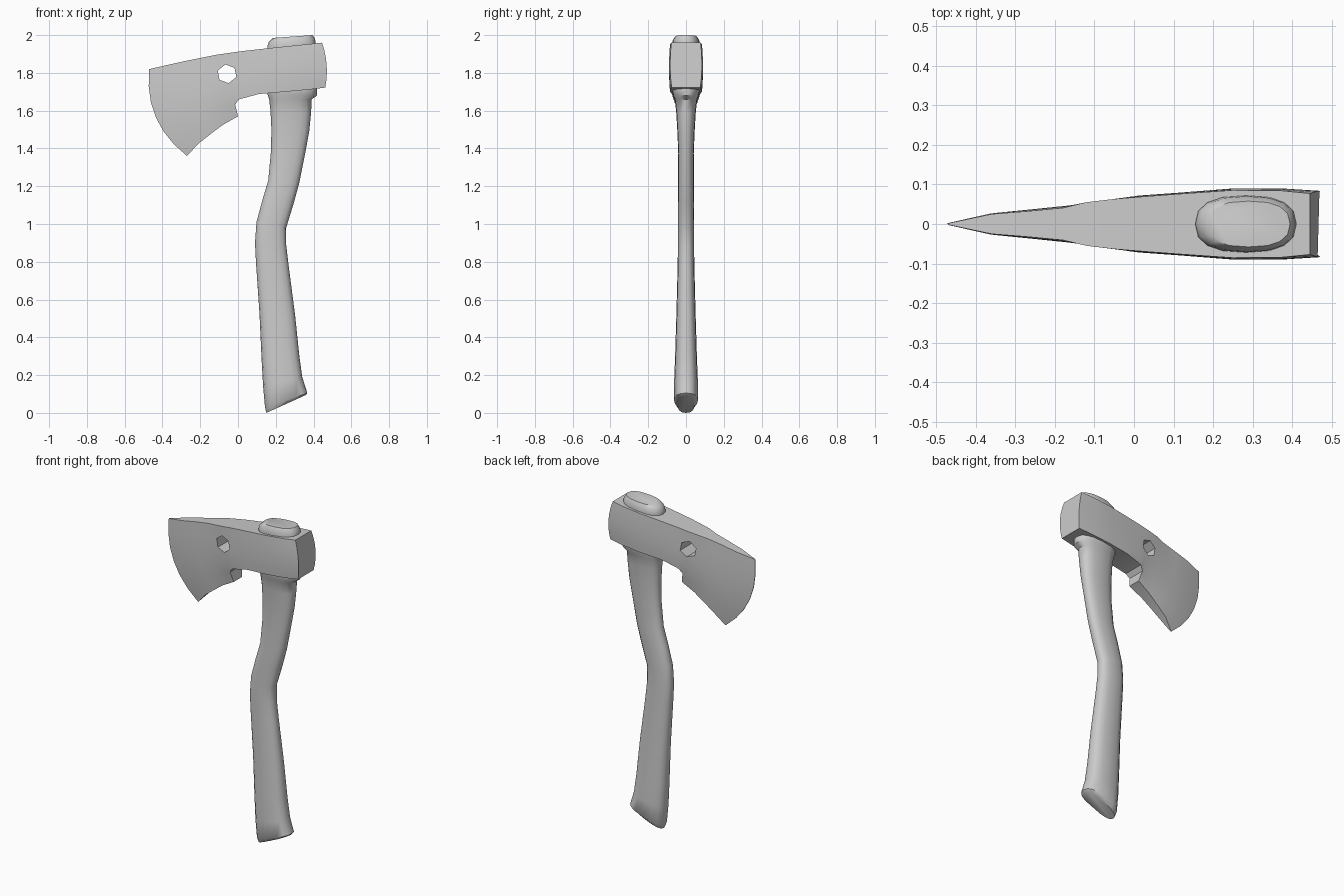
import bpy, bmesh, math

cube = bpy.data.objects.get("Cube")
if cube:
    bpy.data.objects.remove(cube, do_unlink=True)

grey = bpy.data.materials.new("plain grey")
grey.use_nodes = True
grey.diffuse_color = (0.6, 0.6, 0.6, 1)
grey.node_tree.nodes["Principled BSDF"].inputs["Base Color"].default_value = (0.6, 0.6, 0.6, 1)


def loft(name, rings):
    """Skin closed rings of equal length and cap both ends."""
    bm = bmesh.new()
    loops = [[bm.verts.new(p) for p in ring] for ring in rings]
    n = len(loops[0])
    for a, b in zip(loops, loops[1:]):
        for i in range(n):
            j = (i + 1) % n
            bm.faces.new((a[i], a[j], b[j], b[i]))
    bm.faces.new(loops[0])
    bm.faces.new(loops[-1])
    bmesh.ops.recalc_face_normals(bm, faces=bm.faces)
    mesh = bpy.data.meshes.new(name)
    bm.to_mesh(mesh)
    bm.free()
    mesh.materials.append(grey)
    obj = bpy.data.objects.new(name, mesh)
    bpy.context.collection.objects.link(obj)
    return obj


def shade(obj, degrees):
    bpy.ops.object.select_all(action='DESELECT')
    obj.select_set(True)
    bpy.context.view_layer.objects.active = obj
    bpy.ops.object.shade_smooth_by_angle(angle=math.radians(degrees))


# Handle: left x, left z, right x, right z, half depth of each section
handle_sections = [
    (0.150, 0.00, 0.360, 0.095, 0.045),
    (0.143, 0.03, 0.367, 0.105, 0.063),
    (0.133, 0.14, 0.340, 0.19, 0.063),
    (0.125, 0.28, 0.325, 0.30, 0.058),
    (0.114, 0.52, 0.302, 0.52, 0.051),
    (0.095, 0.80, 0.268, 0.78, 0.044),
    (0.090, 0.90, 0.255, 0.89, 0.043),
    (0.098, 1.01, 0.255, 0.98, 0.043),
    (0.130, 1.13, 0.295, 1.11, 0.043),
    (0.160, 1.23, 0.325, 1.22, 0.042),
    (0.174, 1.38, 0.355, 1.37, 0.041),
    (0.177, 1.50, 0.377, 1.49, 0.046),
    (0.172, 1.60, 0.387, 1.59, 0.052),
    (0.165, 1.66, 0.390, 1.66, 0.060),
    (0.155, 1.69, 0.418, 1.68, 0.070),
    (0.155, 1.72, 0.418, 1.71, 0.072),
    (0.155, 1.94, 0.412, 1.95, 0.072),
    (0.163, 1.965, 0.408, 1.98, 0.070),
    (0.185, 1.985, 0.395, 2.00, 0.058),
]


def section(lx, lz, rx, rz, hy, sides=16):
    ring = []
    for i in range(sides):
        a = 2 * math.pi * i / sides
        c, s = math.cos(a), math.sin(a)
        u = math.copysign(abs(c) ** 0.8, c)
        v = math.copysign(abs(s) ** 0.8, s)
        ring.append(((lx + rx) / 2 + u * (rx - lx) / 2, v * hy,
                     (lz + rz) / 2 + u * (rz - lz) / 2))
    return ring


handle = loft("handle", [section(*s) for s in handle_sections])
shade(handle, 50)

# Axe head: top x, z, bottom x, z, half thickness, top and bottom taper, bow
head_stations = [
    (-0.470, 1.820, -0.270, 1.360, 0.002, 1.0, 1.0, 0.065),
    (-0.360, 1.845, -0.210, 1.425, 0.028, 0.90, 0.80, 0.05),
    (-0.270, 1.865, -0.140, 1.480, 0.038, 0.85, 0.75, 0.035),
    (-0.180, 1.883, -0.080, 1.525, 0.048, 0.85, 0.70, 0.02),
    (-0.120, 1.895, 0.000, 1.570, 0.058, 0.95, 0.70, 0.01),
    (-0.050, 1.905, -0.015, 1.632, 0.066, 0.96, 0.85, 0.0),
    (0.020, 1.915, 0.005, 1.660, 0.072, 0.96, 0.92, 0.0),
    (0.110, 1.925, 0.110, 1.688, 0.079, 0.96, 0.94, 0.0),
    (0.250, 1.940, 0.250, 1.700, 0.090, 0.95, 0.94, 0.0),
    (0.370, 1.952, 0.380, 1.712, 0.090, 0.94, 0.92, 0.0),
    (0.445, 1.960, 0.462, 1.722, 0.084, 0.92, 0.90, -0.016),
]
ROWS = 6


def head_ring(tx, tz, bx, bz, half, top, bottom, bow):
    side = []
    for i in range(ROWS + 1):
        f = i / ROWS
        k = 4 * f * (1 - f)
        edge = top + (bottom - top) * f
        side.append((tx + (bx - tx) * f - bow * k,
                     half * (edge + (1 - edge) * k),
                     tz + (bz - tz) * f - bow * k * 0.4 * (bow > 0)))
    return [(x, -y, z) for x, y, z in side] + side[::-1]


head = loft("axe_head", [head_ring(*s) for s in head_stations])

# Six-sided hole through the blade
hole = []
for y in (-0.3, 0.3):
    hole.append([(-0.058 + 0.052 * math.cos(math.radians(40 + 60 * i)), y,
                  1.795 + 0.05 * math.sin(math.radians(40 + 60 * i))) for i in range(6)])
cutter = loft("hole_cutter", hole)
cutter.hide_render = True
cut = head.modifiers.new("hole", 'BOOLEAN')
cut.operation = 'DIFFERENCE'
cut.solver = 'EXACT'
cut.object = cutter
bpy.context.view_layer.objects.active = head
bpy.ops.object.modifier_apply(modifier=cut.name)
bpy.data.objects.remove(cutter, do_unlink=True)
shade(head, 35)
